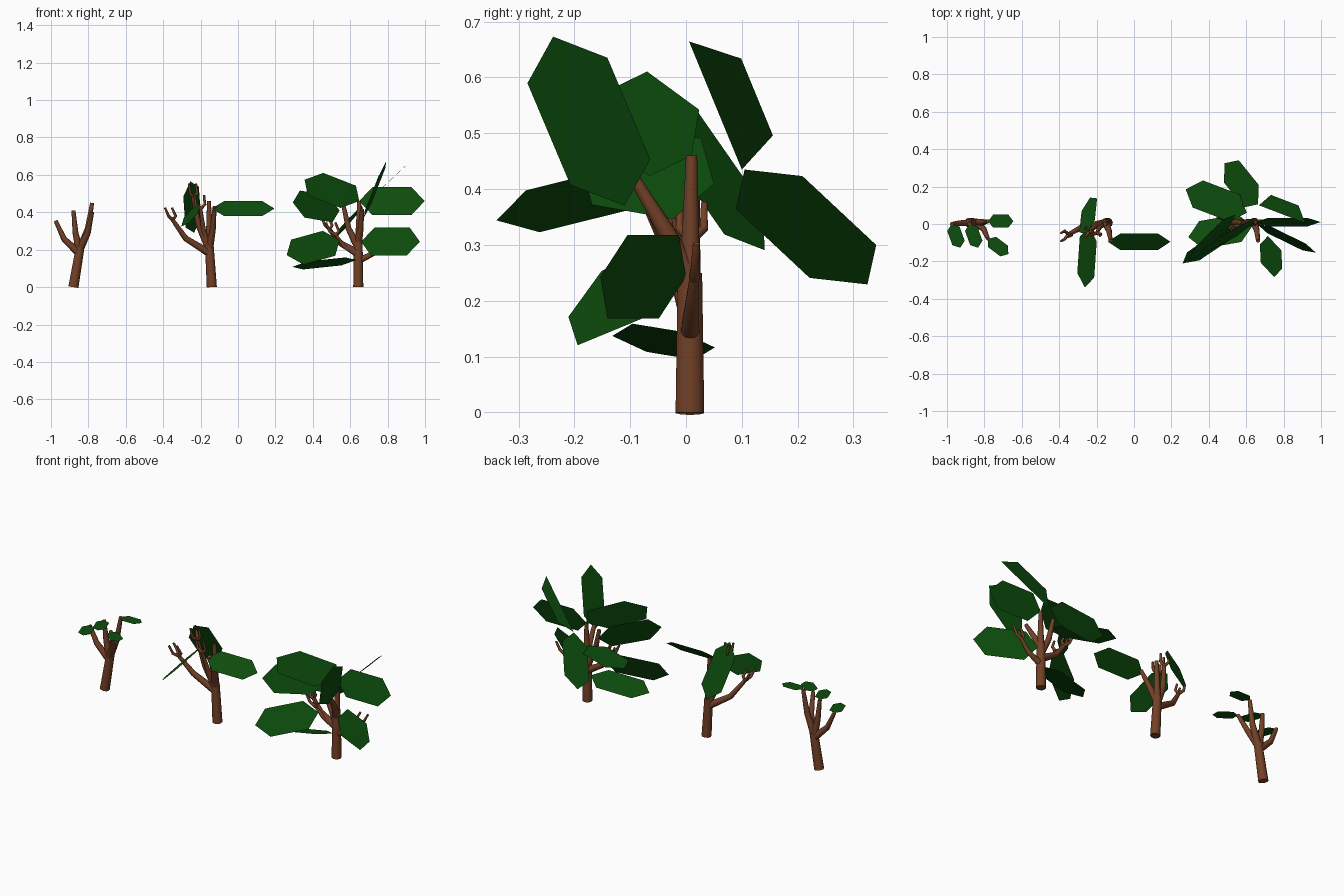
import bpy, bmesh
from math import cos, sin, tau, radians
from mathutils import Vector, Euler

cube = bpy.data.objects.get("Cube")
if cube:
    bpy.data.objects.remove(cube)


def material(name, colour):
    mat = bpy.data.materials.new(name)
    mat.use_nodes = True
    mat.diffuse_color = (*colour, 1)
    mat.specular_intensity = 0
    shader = mat.node_tree.nodes["Principled BSDF"]
    shader.inputs["Base Color"].default_value = (*colour, 1)
    shader.inputs["Specular IOR Level"].default_value = 0
    return mat


BARK = material("brown bark", (0.17, 0.052, 0.02))
GREEN = material("deep green leaf", (0.004, 0.075, 0.004))


def add_object(mesh_data, name, mat):
    mesh = bpy.data.meshes.new(name)
    mesh_data.to_mesh(mesh)
    mesh_data.free()
    mesh.materials.append(mat)
    bpy.context.collection.objects.link(bpy.data.objects.new(name, mesh))


def tube(bm, points, start_radius, end_radius, sides=10):
    """Tapered tube through a few points, smooth around, with flat ends."""
    rings = []
    last = len(points) - 1
    for i, point in enumerate(points):
        along = points[min(i + 1, last)] - points[max(i - 1, 0)]
        side = along.cross(Vector((0, 1, 0))).normalized()
        other = along.normalized().cross(side)
        radius = start_radius + (end_radius - start_radius) * i / last
        rings.append([])
        for k in range(sides):
            turn = tau * k / sides
            offset = side * cos(turn) + other * sin(turn)
            rings[-1].append(bm.verts.new(point + offset * radius))
    for lower, upper in zip(rings, rings[1:]):
        for k in range(sides):
            wall = bm.faces.new((lower[k - 1], lower[k], upper[k], upper[k - 1]))
            wall.smooth = True
    for end in (rings[0], rings[-1]):
        for edge in bm.faces.new(end).edges:
            edge.smooth = False


class Tree:
    """A trunk with boughs, twigs and flat leaves, placed from its root."""

    def __init__(self, name, x, lean, height, leaf_length, leaf_width):
        self.name, self.lean = name, lean
        self.root = Vector((x, 0, 0))
        self.leaf_length, self.leaf_width = leaf_length, leaf_width
        self.wood = bmesh.new()
        tube(self.wood, [self.on_trunk(0), self.on_trunk(height)], 0.027, 0.023)

    def on_trunk(self, height):
        return self.root + Vector((self.lean * height, 0.007, height))

    def bough(self, fork, tip, radius=0.021, twigs=0):
        """Bough that leaves the trunk outward, then turns upward."""
        start = self.on_trunk(fork)
        end = self.root + Vector(tip)
        reach = end - start
        elbow = start + Vector((reach.x * 0.65, reach.y * 0.4, reach.z * 0.45))
        tube(self.wood, [start, elbow, end], radius, radius / 2)
        # Twigs fan out from the end of the bough
        rise = (end - elbow).normalized() + Vector((0, 0, 0.5))
        for k in range(twigs):
            fan = Vector((cos(k * tau / twigs), sin(k * tau / twigs), 0))
            middle = end + (rise * 0.6 + fan) * 0.025
            tube(self.wood, [end, middle, middle + rise * 0.035], 0.01, 0.006)
        return tip

    def leaf(self, part, base, heading=0, pitch=0, roll=0, skew=0, half=False):
        """Flat six-sided blade pointing away from its base."""
        length, edge = self.leaf_length, self.leaf_width / 2
        near, far = length * 0.2, length * 0.8
        outline = [(0, 0), (near - skew, edge), (far - skew, edge), (length, 0)]
        if not half:
            outline += [(far + skew, -edge), (near + skew, -edge)]
        turn = Euler((radians(roll), radians(-pitch), radians(heading))).to_matrix()
        bm = bmesh.new()
        bm.faces.new([bm.verts.new(self.root + Vector(base) + turn @ Vector((x, y, 0)))
                      for x, y in outline])
        add_object(bm, self.name + "_leaf_" + part, GREEN)

    def finish(self):
        bmesh.ops.recalc_face_normals(self.wood, faces=self.wood.faces)
        add_object(self.wood, self.name + "_wood", BARK)


# Small tree: leaning trunk, four boughs, a level leaf on each
small = Tree("small_tree", x=-0.88, lean=0.17, height=0.21, leaf_length=0.135, leaf_width=0.07)
left = small.bough(fork=0.18, tip=(-0.095, 0, 0.355))
middle = small.bough(fork=0.19, tip=(0, 0, 0.41))
tall = small.bough(fork=0.2, tip=(0.1, 0.015, 0.45))
front = small.bough(fork=0.2, tip=(0.1, -0.08, 0.4))
small.leaf("left", left, heading=-70)
small.leaf("middle", middle, heading=-70)
small.leaf("right", tall)
small.leaf("front", front, heading=-37)
small.finish()

# Middle tree: forked boughs ending in twigs, three long leaves
mid = Tree("middle_tree", x=-0.14, lean=-0.06, height=0.23, leaf_length=0.335, leaf_width=0.12)
mid.bough(fork=0.18, tip=(-0.21, -0.055, 0.36), twigs=3)
mid.bough(fork=0.2, tip=(-0.1, -0.04, 0.48), twigs=3)
mid.bough(fork=0.2, tip=(-0.06, -0.05, 0.42), radius=0.017, twigs=2)
mid.bough(fork=0.21, tip=(-0.015, 0, 0.46))
bent = mid.bough(fork=0.21, tip=(0.015, -0.09, 0.43))
mid.leaf("right", (0, -0.095, 0.42), roll=43)
mid.leaf("front", (-0.1, -0.015, 0.425), heading=266, pitch=-14, roll=40)
mid.leaf("back", (-0.115, -0.05, 0.565), heading=84, pitch=-55, roll=-51)
mid.finish()

# Large tree: upright trunk, spreading boughs, broad leaves all round
large = Tree("large_tree", x=0.643, lean=0, height=0.25, leaf_length=0.35, leaf_width=0.155)
large.bough(fork=0.18, tip=(-0.155, 0.01, 0.31), twigs=3)
large.bough(fork=0.17, tip=(-0.12, -0.02, 0.28), radius=0.015, twigs=2)
large.bough(fork=0.21, tip=(-0.08, 0.01, 0.44))
large.bough(fork=0.24, tip=(0.02, -0.09, 0.415))
large.bough(fork=0.14, tip=(0.14, 0.015, 0.24), radius=0.018, twigs=2)
leader = large.bough(fork=0.22, tip=(0.005, 0.01, 0.46))
large.leaf("upper_right", leader, roll=73)
large.leaf("top_left", leader, heading=208, pitch=19, roll=105, skew=0.035)
large.leaf("lower_right", (0.015, 0, 0.243), heading=-26, roll=75)
large.leaf("upper_front", (0.03, -0.11, 0.37), heading=-47, pitch=60, roll=36)
large.leaf("upper_back", (0.025, 0.1, 0.435), heading=-21, pitch=41, roll=15, half=True)
large.leaf("back", (0.02, 0.105, 0.435), heading=129, pitch=-36, roll=-28)
large.leaf("back_left", (-0.04, 0.06, 0.355), heading=159)
large.leaf("middle_left", (-0.1, 0.05, 0.41), heading=224, pitch=7, roll=110)
large.leaf("lower_left", (-0.1, -0.02, 0.25), heading=214, pitch=-13, roll=-62)
large.leaf("lowest_left", (-0.01, -0.01, 0.145), heading=190, pitch=-6, roll=16)
large.finish()
